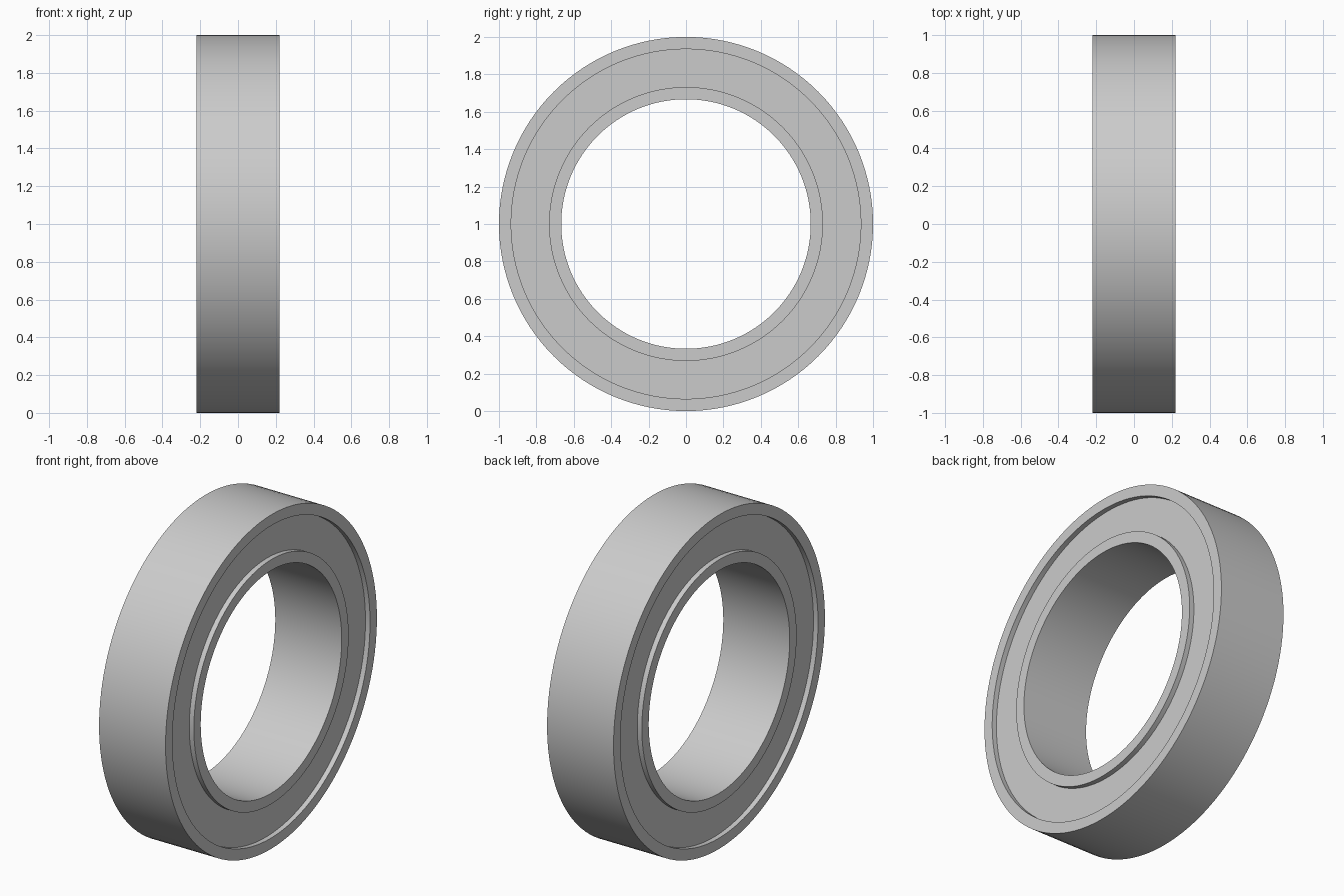
import bpy
import bmesh
from math import pi, cos, sin, radians

cube = bpy.data.objects.get("Cube")
if cube:
    bpy.data.objects.remove(cube, do_unlink=True)

OUTER, OUTER_LIP = 1.0, 0.935
BORE, INNER_LIP = 0.667, 0.732
HALF_WIDTH, RECESS = 0.22, 0.03
SEGMENTS = 128

steel = bpy.data.materials.new("light grey steel")
steel.use_nodes = True
grey = (0.6, 0.6, 0.6, 1)
steel.diffuse_color = grey
steel.node_tree.nodes["Principled BSDF"].inputs["Base Color"].default_value = grey


def lathe_x(name, profile, material):
    """Revolve a closed (x, radius) profile around the x axis."""
    bm = bmesh.new()
    rings = []
    for i in range(SEGMENTS):
        a = 2 * pi * i / SEGMENTS
        rings.append([bm.verts.new((x, r * cos(a), r * sin(a))) for x, r in profile])
    count = len(profile)
    for i in range(SEGMENTS):
        here, after = rings[i], rings[(i + 1) % SEGMENTS]
        for j in range(count):
            k = (j + 1) % count
            bm.faces.new((here[j], here[k], after[k], after[j]))
    bmesh.ops.recalc_face_normals(bm, faces=bm.faces)
    mesh = bpy.data.meshes.new(name)
    bm.to_mesh(mesh)
    bm.free()
    mesh.materials.append(material)
    obj = bpy.data.objects.new(name, mesh)
    bpy.context.collection.objects.link(obj)
    bpy.ops.object.select_all(action="DESELECT")
    obj.select_set(True)
    bpy.context.view_layer.objects.active = obj
    bpy.ops.object.shade_smooth_by_angle(angle=radians(30))
    return obj


# One side of the cross-section: outer rim, recessed shield, inner rim
inset = HALF_WIDTH - RECESS
side = [(HALF_WIDTH, OUTER), (HALF_WIDTH, OUTER_LIP), (inset, OUTER_LIP),
        (inset, INNER_LIP), (HALF_WIDTH, INNER_LIP), (HALF_WIDTH, BORE)]
mirrored = [(-x, r) for x, r in reversed(side)]

# Solid ring with a shallow annular recess on both faces
bearing = lathe_x("bearing_ring", side + mirrored, steel)
bearing.location.z = OUTER
